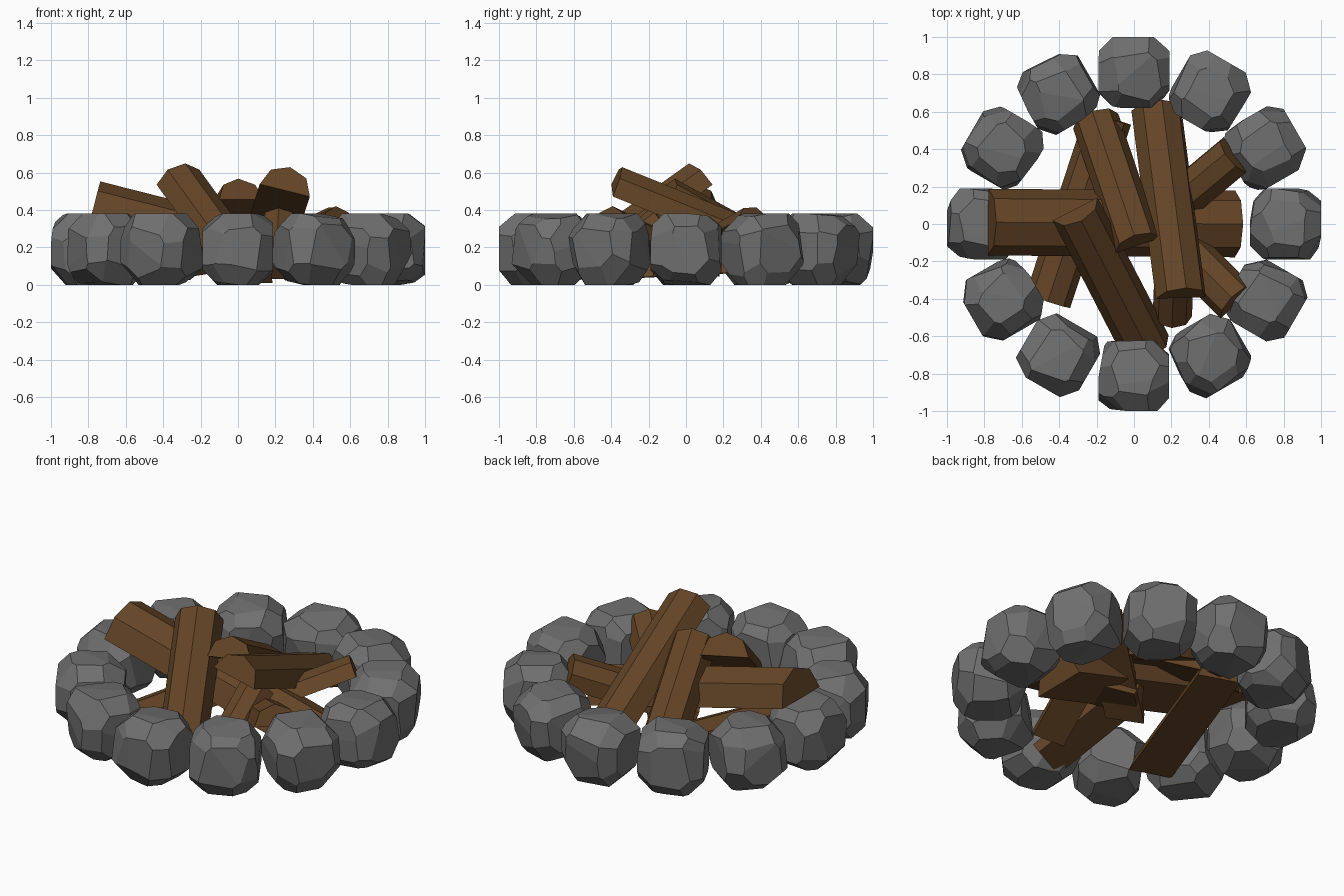
import bpy, bmesh, math, random
from mathutils import Vector, Matrix

if "Cube" in bpy.data.objects:
    bpy.data.objects.remove(bpy.data.objects["Cube"])

random.seed(7)


def material(name, rgb):
    m = bpy.data.materials.new(name)
    m.diffuse_color = (*rgb, 1)
    m.use_nodes = True
    m.node_tree.nodes["Principled BSDF"].inputs["Base Color"].default_value = m.diffuse_color
    return m


stone_mat = material("stone_grey", (0.16, 0.16, 0.16))
wood_mat = material("wood_brown", (0.13, 0.06, 0.02))


def finish(bm, name, mat):
    bmesh.ops.recalc_face_normals(bm, faces=bm.faces)
    me = bpy.data.meshes.new(name)
    bm.to_mesh(me)
    bm.free()
    me.materials.append(mat)
    ob = bpy.data.objects.new(name, me)
    bpy.context.collection.objects.link(ob)
    return ob


def slice_off(bm, point, normal):
    """Cut away everything beyond the plane and cap the hole."""
    bmesh.ops.bisect_plane(bm, geom=bm.verts[:] + bm.edges[:] + bm.faces[:], dist=1e-5,
                           plane_co=point, plane_no=normal, clear_outer=True)
    rim = [e for e in bm.edges if e.is_boundary]
    if rim:
        bmesh.ops.edgeloop_fill(bm, edges=rim)


# Stones: cubes with every side, edge and corner chipped at a slight tilt, set in a ring
CHIP = {1: 0.188, 2: 0.208, 3: 0.215}
for i in range(12):
    bm = bmesh.new()
    bmesh.ops.create_cube(bm, size=0.38)
    dirs = [Vector((x, y, z)) for x in (-1, 0, 1) for y in (-1, 0, 1) for z in (-1, 0, 1)]
    for d in dirs:
        count = sum(abs(c) for c in d)
        if count == 0:
            continue
        n = d.normalized() + Vector([random.uniform(-0.18, 0.18) for _ in range(3)])
        n.normalize()
        slice_off(bm, n * (CHIP[int(count)] + random.uniform(-0.006, 0.006)), n)
    a = math.radians(30 * i)
    bm.transform(Matrix.Translation((0.81 * math.cos(a), 0.81 * math.sin(a), 0.19))
                 @ Matrix.Rotation(a, 4, 'Z'))
    finish(bm, f"stone_{i + 1}", stone_mat)


# Split logs: half-octagon prisms, flat side down, between two points on the flat side
def log(name, start, end, radius, roll=0.0):
    start, end = Vector(start), Vector(end)
    axis = (end - start).normalized()
    side = axis.cross(Vector((0, 0, 1))).normalized()
    up = side.cross(axis)
    bm = bmesh.new()
    rings = ([], [])
    for k in range(5):
        a = math.radians(roll + 45 * k)
        off = (side * math.cos(a) + up * math.sin(a)) * radius
        rings[0].append(bm.verts.new(start + off))
        rings[1].append(bm.verts.new(end + off))
    for k in range(5):
        j = (k + 1) % 5
        bm.faces.new((rings[0][k], rings[0][j], rings[1][j], rings[1][k]))
    bm.faces.new(rings[0])
    bm.faces.new(rings[1])
    bmesh.ops.recalc_face_normals(bm, faces=bm.faces)
    slice_off(bm, Vector((0, 0, 0)), Vector((0, 0, -1)))
    finish(bm, name, wood_mat)


log("log_wide", (-0.78, 0.01, 0.38), (0.54, 0.0, 0.045), 0.178)
log("log_right_top", (0.25, -0.395, 0.505), (0.12, 0.61, 0.10), 0.138, -15)
log("log_middle_top", (0.02, -0.115, 0.455), (-0.205, 0.55, 0.09), 0.127)
log("log_front_lean", (-0.315, 0.08, 0.535), (0.065, -0.655, 0.01), 0.135)
log("log_left_ground", (-0.46, -0.41, 0.03), (-0.135, 0.57, 0.08), 0.125)
log("log_back_right", (0.54, 0.37, 0.31), (0.0, -0.08, 0.05), 0.118, -20)
log("log_front_right", (0.55, -0.42, 0.305), (0.05, 0.08, 0.06), 0.122)
log("log_front_short", (0.205, -0.49, 0.03), (0.22, -0.12, 0.33), 0.105)
